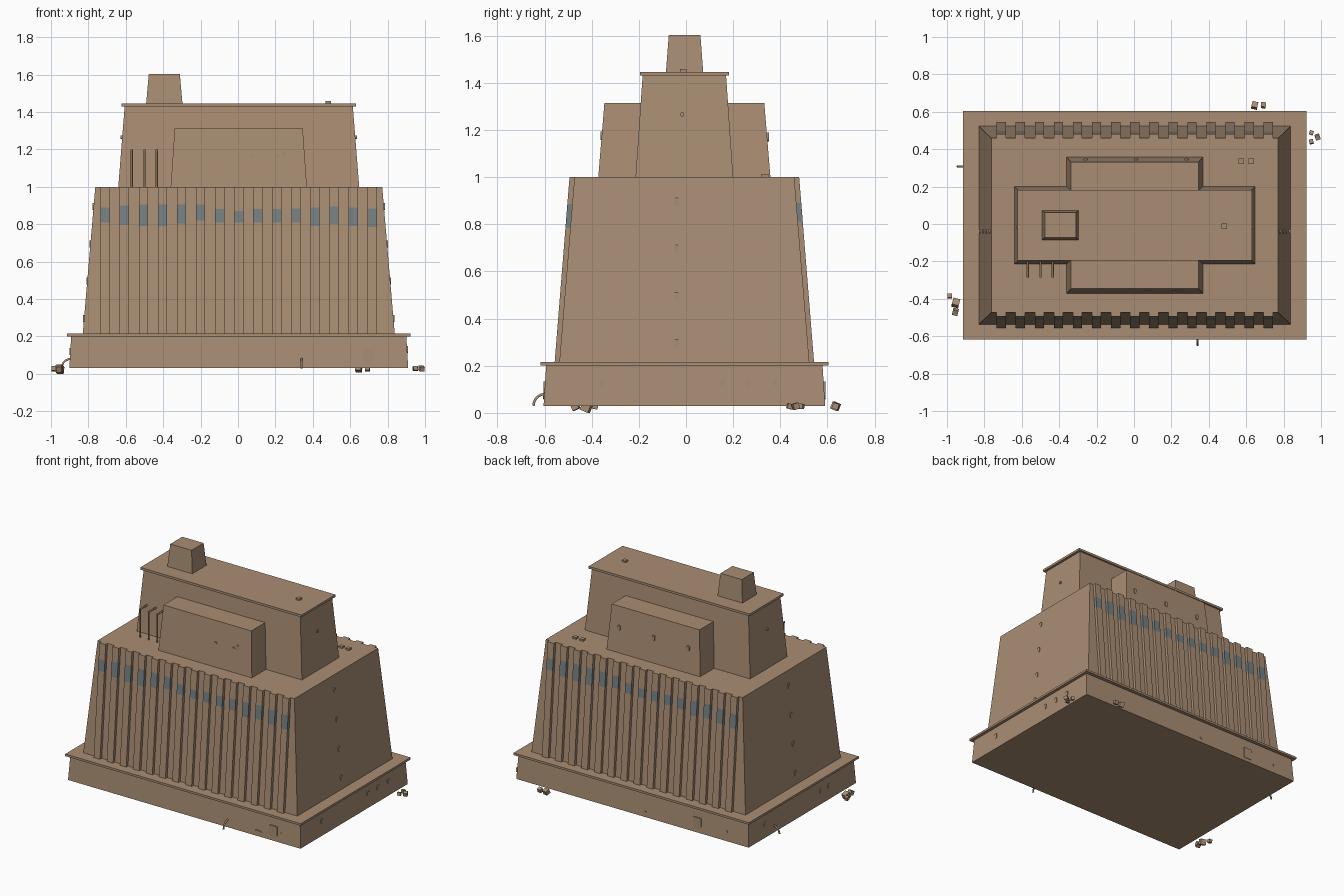
import bpy, bmesh, math, random
from mathutils import Vector, Matrix

if "Cube" in bpy.data.objects:
    bpy.data.objects.remove(bpy.data.objects["Cube"])

random.seed(4)
CX, CY = 0.004, -0.007          # building centre (rubble shifts the bounds)


def material(name, rgb):
    m = bpy.data.materials.new(name)
    m.diffuse_color = (*rgb, 1)
    m.use_nodes = True
    m.node_tree.nodes["Principled BSDF"].inputs["Base Color"].default_value = m.diffuse_color
    return m


STONE = material("sandstone", (0.40, 0.27, 0.175))
GLASS = material("grey_blue_glass", (0.18, 0.215, 0.225))


def finish(name, bm, mats=(STONE,)):
    bmesh.ops.recalc_face_normals(bm, faces=bm.faces)
    me = bpy.data.meshes.new(name)
    bm.to_mesh(me)
    bm.free()
    for m in mats:
        me.materials.append(m)
    ob = bpy.data.objects.new(name, me)
    bpy.context.collection.objects.link(ob)
    return ob


def frustum(name, z0, z1, bottom, top=None, centre=(CX, CY)):
    """Tapered block; bottom/top are half sizes (x, y)."""
    top = top or bottom
    bm = bmesh.new()
    bmesh.ops.create_cube(bm, size=2)
    for v in bm.verts:
        h, z = (top, z1) if v.co.z > 0 else (bottom, z0)
        v.co = (centre[0] + v.co.x * h[0], centre[1] + v.co.y * h[1], z)
    return finish(name, bm)


def plate(name, pos, normal, w, h, out=0.005, rounded=True):
    """Thin upright plate on a wall; rounded gives a pill shape."""
    n = Vector(normal)
    up = Vector((0, 0, 1))
    u = up.cross(n)
    if rounded:
        r, pts = min(w, h) / 2, []
        for k in range(12):
            a = 2 * math.pi * (k + 0.5) / 12
            c, s = math.cos(a), math.sin(a)
            pts.append((r * c + math.copysign(w / 2 - r, c), r * s + math.copysign(h / 2 - r, s)))
    else:
        pts = [(-w / 2, -h / 2), (w / 2, -h / 2), (w / 2, h / 2), (-w / 2, h / 2)]
    bm = bmesh.new()
    f = bm.faces.new([bm.verts.new(Vector(pos) + u * a + up * b - n * 0.01) for a, b in pts])
    ext = bmesh.ops.extrude_face_region(bm, geom=[f])["geom"]
    bmesh.ops.translate(bm, vec=n * (0.01 + out), verts=[g for g in ext if isinstance(g, bmesh.types.BMVert)])
    return finish(name, bm)


def pipe(name, pts, r):
    cu = bpy.data.curves.new(name, 'CURVE')
    cu.dimensions = '3D'
    cu.bevel_depth, cu.bevel_resolution, cu.use_fill_caps = r, 1, True
    sp = cu.splines.new('POLY')
    sp.points.add(len(pts) - 1)
    for p, co in zip(sp.points, pts):
        p.co = (*co, 1)
    cu.materials.append(STONE)
    ob = bpy.data.objects.new(name, cu)
    bpy.context.collection.objects.link(ob)


# Main stacked masses
frustum("plinth", 0.03, 0.20, (0.906, 0.597), (0.896, 0.586))
frustum("plinth_ledge", 0.20, 0.215, (0.918, 0.611))
frustum("main_hall", 0.215, 1.0, (0.834, 0.530), (0.767, 0.466))
frustum("cross_block", 1.0, 1.315, (0.364, 0.365), (0.342, 0.339))
frustum("upper_tower", 1.0, 1.43, (0.644, 0.207), (0.610, 0.177))
frustum("tower_ledge", 1.43, 1.446, (0.628, 0.189))
frustum("roof_turret", 1.446, 1.603, (0.097, 0.079), (0.083, 0.067), (-0.394, -0.006))

# Ribs with a glazed band wrapped around each one
LOW = [.81, .795, .79, .79, .805, .82, .81, .81, .81, .81, .81, .79, .80, .79, .785]
HIGH = [.89, .90, .905, .905, .905, .905, .88, .87, .88, .88, .885, .89, .895, .89, .885]


def rib_y(z, bottom, top):
    return bottom + (top - bottom) * (z - 0.215) / 0.785


for s, side in ((1, "front"), (-1, "back")):
    bm = bmesh.new()
    for i in range(15):
        x = (i - 7) * 0.102
        rings = []
        for z in (0.215, LOW[i], HIGH[i], 1.0):
            yo, yi = rib_y(z, .550, .487), rib_y(z, .525, .461)
            rings.append([bm.verts.new((CX + s * (x + dx), CY - s * y, z)) for dx, y in
                          ((-.0245, yi), (-.0245, yo), (.0245, yo), (.0245, yi))])
        for k in range(3):
            for j in range(4):
                f = bm.faces.new((rings[k][j], rings[k][(j + 1) % 4],
                                  rings[k + 1][(j + 1) % 4], rings[k + 1][j]))
                f.material_index = int(k == 1)
        bm.faces.new(rings[0])
        bm.faces.new(rings[-1])
    finish(side + "_ribs", bm, (STONE, GLASS))

# Pill shaped windows on both ends of the hall and tower
for s in (1, -1):
    for z in (0.295, 0.495, 0.695, 0.895):
        hx = 0.834 - 0.067 * (z - 0.215) / 0.785
        plate("hall_end_window", (CX + s * hx, -0.04, z), (s, 0, 0), 0.02, 0.038)
    plate("tower_end_window", (CX + s * 0.623, -0.016, 1.265), (s, 0, 0), 0.015, 0.02, 0.009)
for y in (-0.36, 0.155, 0.265, 0.38):
    plate("plinth_right_window", (CX + 0.900, y, 0.13), (1, 0, 0), 0.022, 0.038)
for y in (0.40, -0.22, -0.31):
    plate("plinth_left_window", (CX - 0.900, y, 0.12), (-1, 0, 0), 0.022, 0.038)

# Cross block details
for x in (-0.26, 0.01, 0.28):
    plate("block_back_window", (x, CY + 0.353, 1.17), (0, 1, 0), 0.022, 0.038)
plate("block_front_window", (0.245, CY - 0.350, 1.175), (0, -1, 0), 0.022, 0.038)
for x in (0.078, 0.215):
    plate("block_front_vent", (x, CY - 0.351, 1.165), (0, -1, 0), 0.022, 0.012)

# Plinth doors and fittings
for s, x, xv, xd in ((-1, 0.697, 0.58, 0.755), (1, -0.50, -0.095, -0.73)):
    plate("plinth_door", (x, CY + s * 0.592, 0.095), (0, s, 0), 0.06, 0.078, 0.006, False)
    plate("plinth_vent", (xv, CY + s * 0.594, 0.065), (0, s, 0), 0.05 if s < 0 else 0.02, 0.012)
    plate("door_panel", (xd, CY + s * 0.592, 0.093), (0, s, 0), 0.012, 0.018)

# Curved drain pipes
arc = [(0.05 * math.cos(a), 0.05 * math.sin(a)) for a in (k * math.pi / 10 for k in range(6))]
pipe("front_drain", [(0.34, -0.597 - d, 0.03 + h) for d, h in arc], 0.006)
pipe("left_drain", [(-0.893 - d, 0.307, 0.03 + h) for d, h in arc], 0.006)

# Bracketed poles beside the tower
for x in (-0.568, -0.50, -0.434):
    pipe("roof_pole", [(x, -0.278, 1.0), (x, -0.278, 1.2)], 0.006)
    pipe("pole_arm", [(x, -0.285, 1.197), (x, -0.19, 1.197)], 0.006)

# Roof hatches
for x, y, z in ((0.573, 0.335, 1.0), (0.627, 0.335, 1.0), (0.483, -0.012, 1.446)):
    frustum("roof_hatch", z, z + 0.012, (0.014, 0.014), None, (x, y))

# Rubble around the base
for x, y, r in ((.645, .634, .032), (.692, .635, .026), (.948, .488, .022), (.981, .465, .026),
                (.948, .440, .022), (-.985, -.385, .024), (-.953, -.422, .038), (-.955, -.470, .03)):
    bm = bmesh.new()
    rot = Matrix.Rotation(random.uniform(-.4, .4), 4, 'Z') @ Matrix.Rotation(random.uniform(-.5, .5), 4, 'X')
    bmesh.ops.create_cube(bm, size=r, matrix=rot)
    low = min(v.co.z for v in bm.verts)
    lift = -low if r > .035 else 0.028
    bmesh.ops.translate(bm, vec=(x, y, lift), verts=bm.verts)
    finish("rubble", bm)
